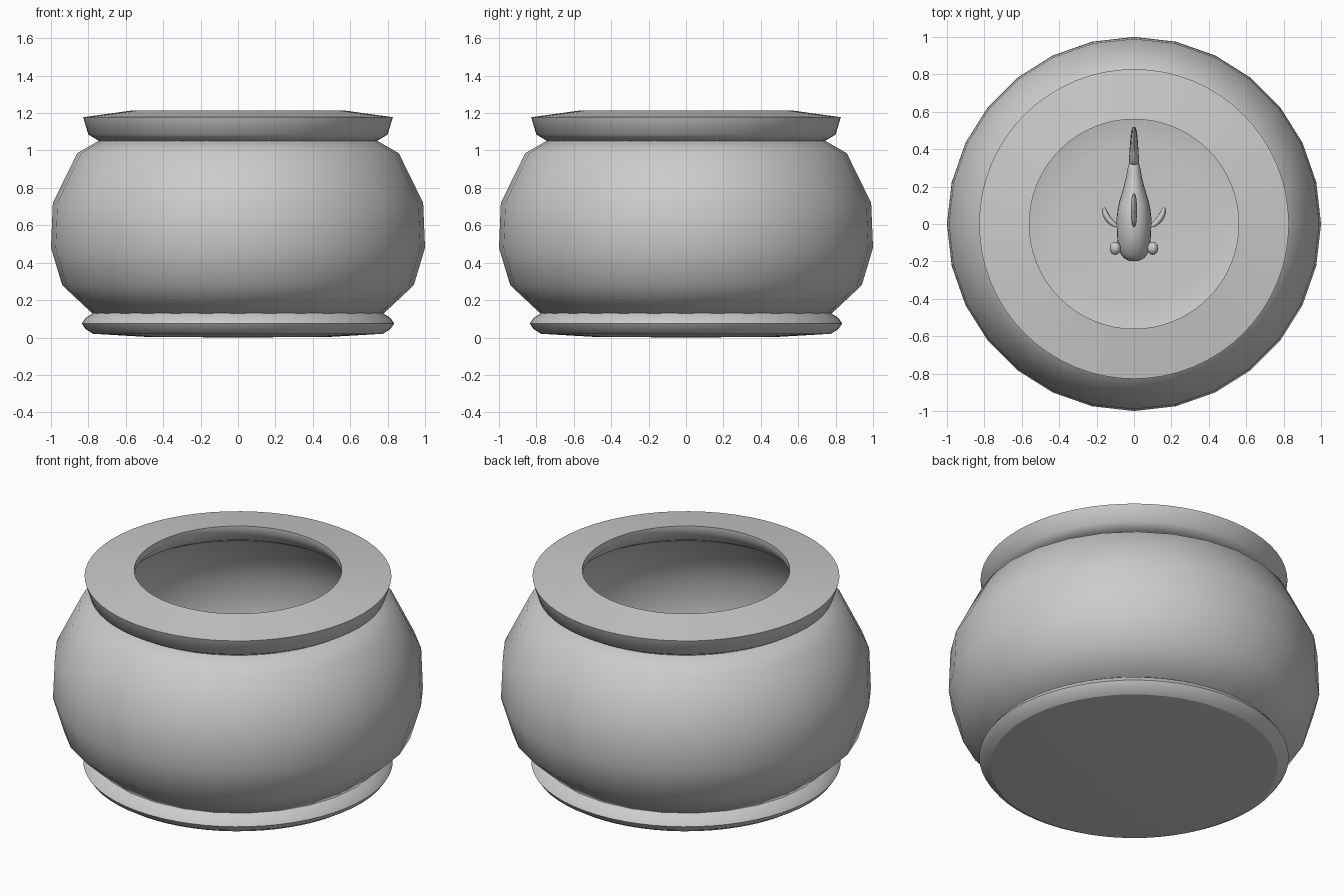
import bpy, bmesh, math
from mathutils import Vector

if "Cube" in bpy.data.objects:
    bpy.data.objects.remove(bpy.data.objects["Cube"], do_unlink=True)

grey = bpy.data.materials.new("plain grey")
grey.use_nodes = True
GREY = (0.6, 0.6, 0.6, 1)
grey.diffuse_color = GREY
grey.node_tree.nodes["Principled BSDF"].inputs["Base Color"].default_value = GREY


def finish(name, bm, angle=60, subsurf=0):
    bmesh.ops.remove_doubles(bm, verts=bm.verts, dist=1e-5)
    bmesh.ops.recalc_face_normals(bm, faces=bm.faces)
    me = bpy.data.meshes.new(name)
    bm.to_mesh(me)
    bm.free()
    me.materials.append(grey)
    ob = bpy.data.objects.new(name, me)
    bpy.context.collection.objects.link(ob)
    if subsurf:
        mod = ob.modifiers.new("Smooth", 'SUBSURF')
        mod.levels = mod.render_levels = subsurf
    bpy.ops.object.select_all(action='DESELECT')
    ob.select_set(True)
    bpy.context.view_layer.objects.active = ob
    bpy.ops.object.shade_smooth_by_angle(angle=math.radians(angle))
    return ob


def lathe(name, profile, sides, angle=60, closed=False):
    """Revolve (radius, height) points round the z axis."""
    bm = bmesh.new()
    pts = profile + profile[:1] if closed else profile
    vs = [bm.verts.new((r, 0, z)) for r, z in pts]
    es = [bm.edges.new(p) for p in zip(vs, vs[1:])]
    bmesh.ops.spin(bm, geom=vs + es, cent=(0, 0, 0), axis=(0, 0, 1),
                   angle=math.tau, steps=sides, use_duplicate=False)
    return finish(name, bm, angle)


def loft(name, rings, sides=12, subsurf=1):
    """Skin ellipses given as (centre, half width, half height) along y."""
    bm = bmesh.new()
    loops = []
    for c, w, h in rings:
        loops.append([bm.verts.new(Vector(c) + Vector((w * math.cos(a), 0, h * math.sin(a))))
                      for a in (math.tau * i / sides for i in range(sides))])
    for a, b in zip(loops, loops[1:]):
        for i in range(sides):
            j = (i + 1) % sides
            bm.faces.new((a[i], a[j], b[j], b[i]))
    bm.faces.new(loops[0])
    bm.faces.new(loops[-1])
    return finish(name, bm, 80, subsurf)


def ball(name, centre, size):
    bm = bmesh.new()
    bmesh.ops.create_uvsphere(bm, u_segments=16, v_segments=10, radius=1)
    bmesh.ops.scale(bm, vec=size, verts=bm.verts)
    bmesh.ops.translate(bm, vec=centre, verts=bm.verts)
    return finish(name, bm)


# Bowl: thin double wall with a floor
outer = [(0, 0.1), (0.45, 0.1), (0.78, 0.13), (0.94, 0.28), (1.0, 0.48),
         (0.99, 0.72), (0.86, 0.985), (0.74, 1.055)]
inner = [(max(r - 0.02, 0), z + (0.02 if z < 0.3 else 0)) for r, z in outer]
lathe("bowl", outer + inner[::-1], 28, 75)

# Rim: sloping collar with an undercut inside
lathe("rim", [(0.745, 1.052), (0.8, 1.085), (0.828, 1.178), (0.56, 1.215),
              (0.56, 1.175), (0.63, 1.1), (0.7, 1.06)], 64, 60, closed=True)

# Foot ring and underside
lathe("foot_ring", [(0.775, 0.13), (0.815, 0.105), (0.835, 0.075),
                    (0.815, 0.045), (0.775, 0.02)], 64)
lathe("underside", [(0.775, 0.02), (0.5, 0.004), (0, 0)], 64)

# Fish: nose towards the front
Z = 0.5
loft("fish_body", [((0, y, Z + dz), w, h) for y, dz, w, h in (
    (-0.2, 0.0, 0.02, 0.025), (-0.185, 0.0, 0.06, 0.055), (-0.14, 0.0, 0.09, 0.095),
    (-0.06, 0.0, 0.095, 0.135), (0.04, 0.0, 0.1, 0.14), (0.12, 0.0, 0.085, 0.12),
    (0.2, 0.01, 0.055, 0.085), (0.28, 0.02, 0.038, 0.055), (0.34, 0.02, 0.03, 0.045))])
loft("tail_fin", [((0, y, Z + 0.02), w, h) for y, w, h in (
    (0.3, 0.032, 0.045), (0.37, 0.026, 0.08), (0.45, 0.022, 0.14),
    (0.51, 0.014, 0.17), (0.52, 0.006, 0.17))])
loft("dorsal_fin", [((0, y, z + Z), w, h) for y, z, w, h in (
    (-0.02, 0.13, 0.008, 0.02), (0.04, 0.16, 0.018, 0.05),
    (0.1, 0.16, 0.018, 0.07), (0.17, 0.16, 0.01, 0.05))])

# Paired eyes and side fins
for side, s in (("left", 1), ("right", -1)):
    ball(side + "_eye", (s * 0.1, -0.13, Z + 0.04), (0.03, 0.035, 0.035))
    loft(side + "_side_fin", [((s * x, y, Z - 0.04 - dz), w, h) for x, y, dz, w, h in (
        (0.085, -0.02, 0.0, 0.02, 0.015), (0.115, 0.0, 0.01, 0.025, 0.02),
        (0.145, 0.035, 0.02, 0.022, 0.035), (0.158, 0.07, 0.03, 0.015, 0.035),
        (0.16, 0.09, 0.03, 0.007, 0.02))])
